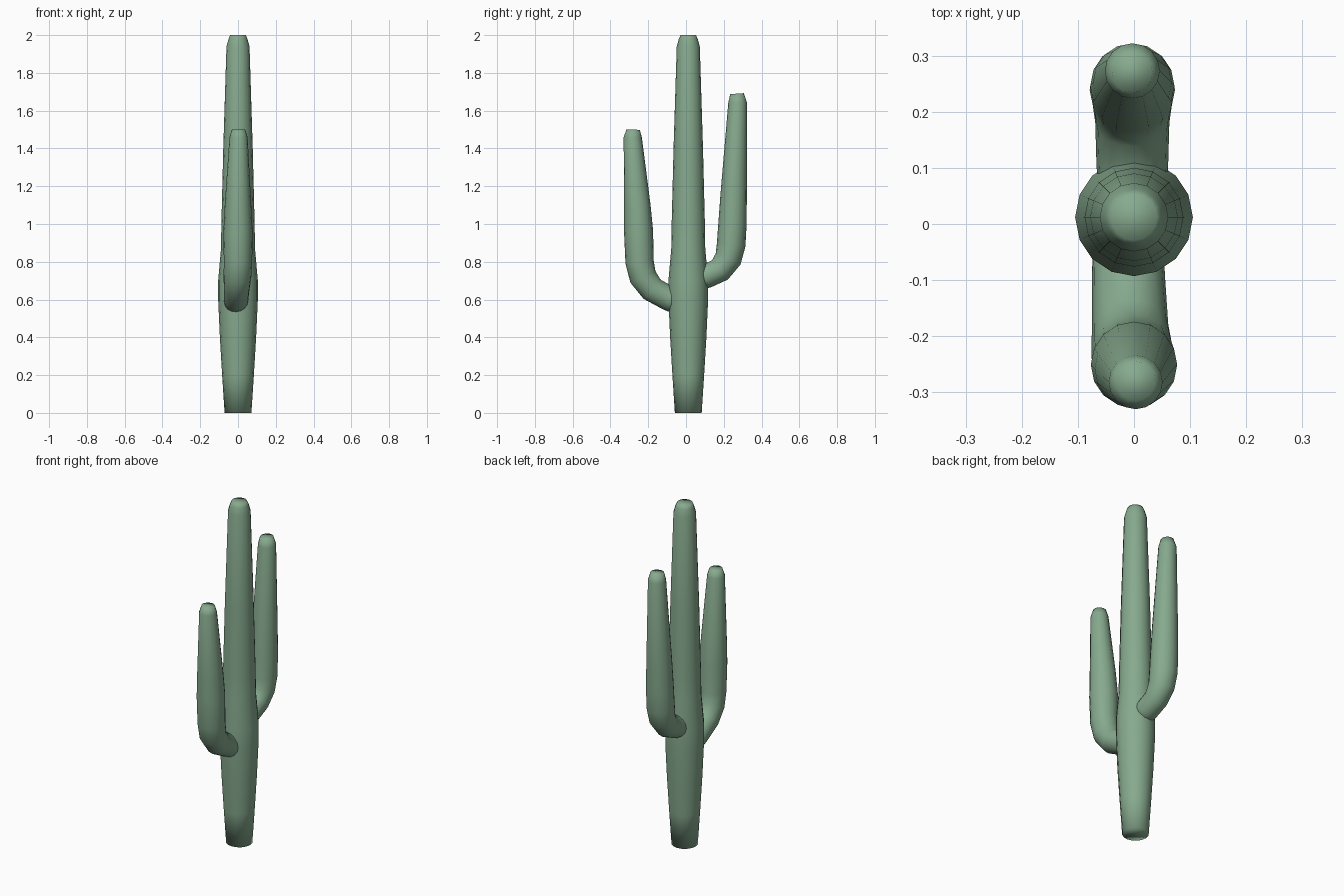
import bpy, bmesh, math
from mathutils import Vector

if "Cube" in bpy.data.objects:
    bpy.data.objects.remove(bpy.data.objects["Cube"])

green = bpy.data.materials.new("cactus_green")
green.diffuse_color = (0.24, 0.40, 0.27, 1)
green.use_nodes = True
green.node_tree.nodes["Principled BSDF"].inputs["Base Color"].default_value = green.diffuse_color
SIDES = 16


def tube(name, stations):
    """Sweep a round section along (x, y, z, radius) stations and cap both ends."""
    bm = bmesh.new()
    pts = [Vector(s[:3]) for s in stations]
    rings = []
    for i, (p, s) in enumerate(zip(pts, stations)):
        into = (p - pts[i - 1]).normalized() if i else Vector()
        out = (pts[i + 1] - p).normalized() if i < len(pts) - 1 else Vector()
        t = (into + out).normalized()
        v = t.cross(Vector((1, 0, 0))).normalized()
        u = v.cross(t).normalized()
        ring = []
        for k in range(SIDES):
            a = 2 * math.pi * k / SIDES
            ring.append(bm.verts.new(p + s[3] * (math.cos(a) * u + math.sin(a) * v)))
        rings.append(ring)
    for a, b in zip(rings, rings[1:]):
        for k in range(SIDES):
            j = (k + 1) % SIDES
            bm.faces.new((a[k], a[j], b[j], b[k]))
    bm.faces.new(rings[0])
    bm.faces.new(rings[-1])
    bmesh.ops.recalc_face_normals(bm, faces=bm.faces)
    for f in bm.faces:
        f.smooth = True
    me = bpy.data.meshes.new(name)
    bm.to_mesh(me)
    bm.free()
    me.materials.append(green)
    ob = bpy.data.objects.new(name, me)
    bpy.context.collection.objects.link(ob)
    return ob


# Trunk: swells low down, tapers to a blunt top
profile = [(0, .071), (.2, .084), (.4, .096), (.6, .105), (.7, .105), (.87, .09),
           (1.0, .088), (1.4, .078), (1.94, .061), (1.98, .05), (2.0, .041)]
tube("trunk", [(0, .012, z, r) for z, r in profile])

# Lower arm at the front
tube("front_arm", [
    (-.01, -.01, .57, .062), (-.01, -.09, .605, .065), (-.007, -.18, .655, .068),
    (-.003, -.228, .72, .073), (0, -.246, .80, .075), (0, -.251, .96, .077),
    (0, -.258, 1.1, .070), (.003, -.282, 1.46, .048), (.003, -.28, 1.5, .035)])

# Higher arm at the back
tube("back_arm", [
    (-.003, .03, .70, .060), (-.003, .11, .725, .064), (-.003, .18, .757, .066),
    (-.003, .223, .815, .072), (-.003, .239, .89, .076), (-.003, .246, 1.0, .075),
    (-.003, .252, 1.15, .070), (-.003, .273, 1.645, .049), (-.003, .27, 1.69, .036)])
